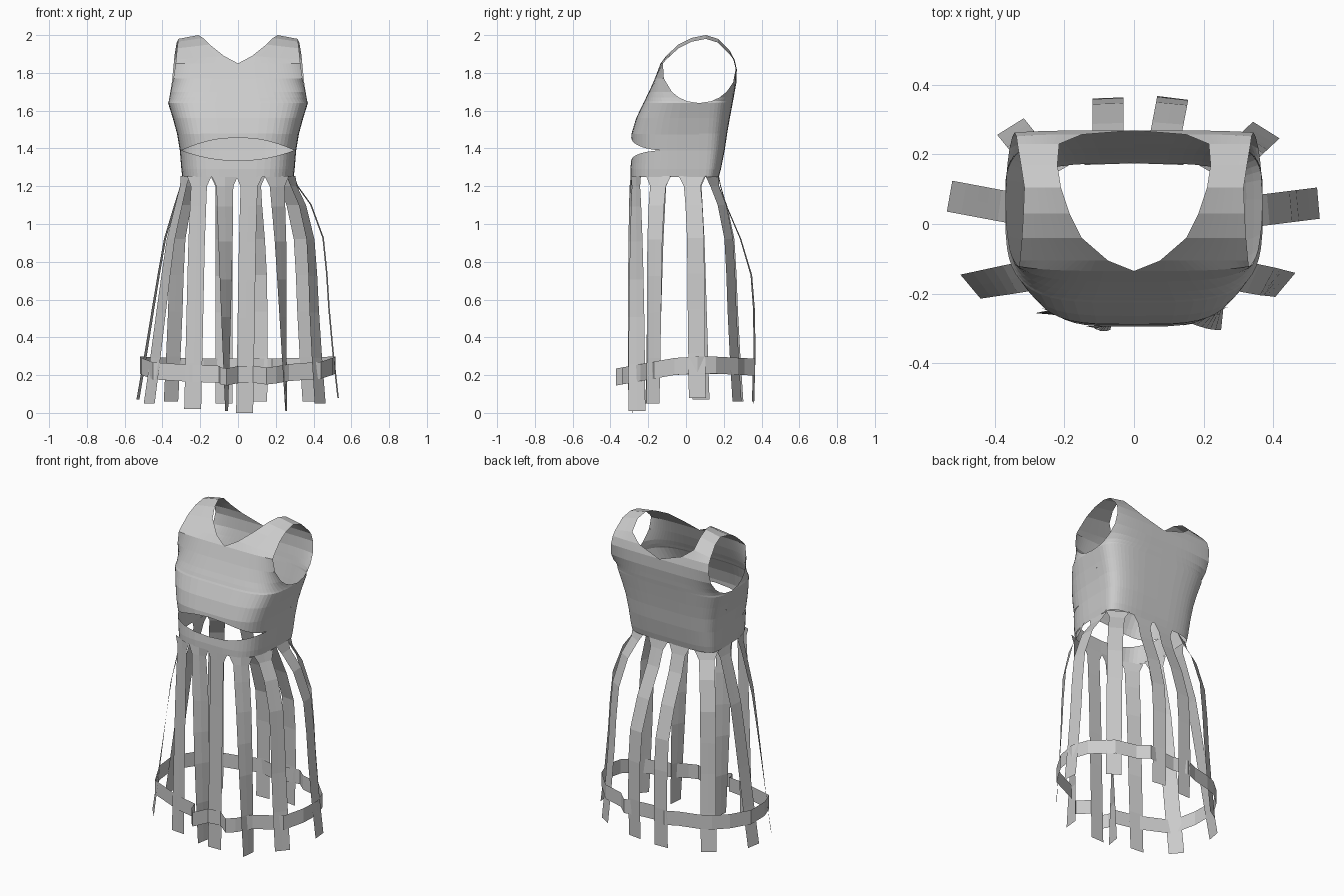
import bpy, bmesh, math
from mathutils import Vector

cube = bpy.data.objects.get("Cube")
if cube:
    bpy.data.objects.remove(cube)

cloth = bpy.data.materials.new("grey_cloth")
cloth.use_nodes = True
GREY = (0.6, 0.6, 0.6, 1)
cloth.diffuse_color = GREY
cloth.node_tree.nodes["Principled BSDF"].inputs["Base Color"].default_value = GREY


def finish(bm, name):
    bmesh.ops.remove_doubles(bm, verts=bm.verts, dist=0.0005)
    bmesh.ops.recalc_face_normals(bm, faces=bm.faces)
    mesh = bpy.data.meshes.new(name)
    bm.to_mesh(mesh)
    bm.free()
    mesh.materials.append(cloth)
    obj = bpy.data.objects.new(name, mesh)
    bpy.context.collection.objects.link(obj)
    return obj


def skin(bm, rows):
    """Join neighbouring rows of points with quads."""
    grid = [[bm.verts.new(p) for p in row] for row in rows]
    for a, b in zip(grid, grid[1:]):
        for i in range(len(a) - 1):
            bm.faces.new((a[i], a[i + 1], b[i + 1], b[i]))


# Bodice: half rows run from the centre line out to the side seam or armhole
COLS = 14
ARM_Y, ARM_Z, ARM_RY, ARM_RZ = 0.07, 1.82, 0.195, 0.18
SQUARE = 0.51


def row(z, y, x_in, x_out, lip=0.0):
    """Part of a rounded-box section, stopped where it meets the armhole."""
    if z > 1.88:  # flat shoulder strap
        step = (x_out - x_in) / COLS
        return [(x_in + step * i, y, z - 0.02 * i / COLS) for i in range(COLS + 1)]
    k = (z - ARM_Z) / ARM_RZ
    reach = ARM_RY * math.sqrt(max(0, 1 - k * k)) if z > ARM_Z - ARM_RZ else 0
    ratio = min(0.97, reach / abs(y - ARM_Y))
    t_max = math.acos(ratio ** (1 / SQUARE))
    pts = []
    for i in range(COLS + 1):
        t = t_max * i / COLS
        s = (math.sin(t) / math.sin(t_max)) ** SQUARE
        c = max(0, math.cos(t)) ** SQUARE
        x = x_in + (x_out - x_in) * s
        bend = lip * max(0, 1 - (x / 0.298) ** 2)
        pts.append((x, ARM_Y + (y - ARM_Y) * c, z + bend))
    return pts


bm = bmesh.new()
# waistband below the open slot
skin(bm, [row(1.25, -0.295, 0, 0.295), row(1.29, -0.295, 0, 0.3),
          row(1.39, -0.29, 0, 0.308, -0.055)])
# bust, neckline and front of the straps
front = [row(1.39, -0.29, 0, 0.308, 0.068), row(1.475, -0.288, 0, 0.322, 0.005)]
front += [row(*r) for r in (
    (1.56, -0.264, 0, 0.345), (1.64, -0.226, 0, 0.37), (1.65, -0.22, 0, 0.367),
    (1.67, -0.211, 0, 0.362),
    (1.7, -0.196, 0, 0.356), (1.77, -0.165, 0, 0.342), (1.85, -0.135, 0, 0.33),
    (1.89, -0.105, 0.075, 0.328), (1.95, -0.04, 0.15, 0.322),
    (1.985, 0.03, 0.185, 0.318), (2.0, 0.105, 0.21, 0.315))]
skin(bm, front)
# back
skin(bm, [row(*r) for r in (
    (2.0, 0.105, 0.21, 0.315), (1.98, 0.17, 0.22, 0.325), (1.92, 0.23, 0.215, 0.335),
    (1.87, 0.257, 0.15, 0.338), (1.82, 0.269, 0, 0.343), (1.75, 0.267, 0, 0.35),
    (1.7, 0.258, 0, 0.358), (1.67, 0.253, 0, 0.363), (1.65, 0.249, 0, 0.367),
    (1.64, 0.247, 0, 0.37),
    (1.56, 0.232, 0, 0.345), (1.48, 0.218, 0, 0.323), (1.39, 0.205, 0, 0.308),
    (1.29, 0.185, 0, 0.3), (1.25, 0.174, 0, 0.295))])
bodice = finish(bm, "bodice")
mirror = bodice.modifiers.new("mirror", "MIRROR")
mirror.merge_threshold = 0.0005

# Hanging strips: outward flare at fractions of the drop
DROP = (0, 0.045, 0.13, 0.28, 0.44, 0.6, 0.8, 1)
EVEN = (0, 0.05, 0.18, 0.4, 0.54, 0.67, 0.83, 1)
FULL = (0, 0.1, 0.4, 0.67, 0.75, 0.8, 0.89, 1)
BACK = (0, 0.06, 0.22, 0.64, 0.95, 1.03, 1.04, 1)


def strip(name, top, bottom, end_z, face_top, face_end, flare):
    """A ribbon whose outward facing turns from face_top to face_end (degrees)."""
    bm = bmesh.new()
    top, bottom = Vector(top), Vector(bottom)
    rows = []
    for f, g in zip(DROP, flare):
        p = top.lerp(bottom, g)
        z = 1.255 + (end_z - 1.255) * f
        a = math.radians(face_top + (face_end - face_top) * f ** 0.7)
        half = 0.07 if f == 0 else 0.045
        d = Vector((-math.sin(a), math.cos(a))) * half
        rows.append([(p.x + d.x * k, p.y + d.y * k, z) for k in (-1, 0, 1)])
    skin(bm, rows)
    finish(bm, name)


strip("front_strip_right", (-0.205, -0.265), (-0.24, -0.26), 0.02, -112, -95, EVEN)
strip("front_strip_inner_right", (-0.07, -0.293), (-0.06, -0.26), 0.01, -90, -10, EVEN)
strip("front_strip_inner_left", (0.06, -0.293), (0.035, -0.285), 0.0, -90, -88, EVEN)
strip("front_strip_left", (0.205, -0.265), (0.255, -0.26), 0.01, -68, -6, EVEN)
strip("front_side_strip_right", (-0.28, -0.145), (-0.47, -0.18), 0.05, -160, -140, EVEN)
strip("front_side_strip_left", (0.28, -0.145), (0.435, -0.175), 0.05, -20, -40, FULL)
strip("side_strip_right", (-0.29, 0.035), (-0.53, 0.08), 0.07, 175, 170, EVEN)
strip("side_strip_left", (0.29, 0.03), (0.53, 0.06), 0.08, 5, 5, FULL)
strip("back_side_strip_right", (-0.24, 0.138), (-0.355, 0.28), 0.06, 120, 122, FULL)
strip("back_side_strip_left", (0.24, 0.138), (0.38, 0.27), 0.06, 60, 58, FULL)
strip("back_strip_right", (-0.075, 0.172), (-0.075, 0.355), 0.05, 92, 92, BACK)
strip("back_strip_left", (0.075, 0.172), (0.11, 0.355), 0.06, 88, 82, BACK)

# Wavy hoop band tying the strips together near the hem
PATH = ((-0.06, -0.37), (-0.09, -0.34), (-0.1, -0.29), (-0.24, -0.265), (-0.45, -0.19),
        (-0.51, -0.06), (-0.52, 0.09), (-0.45, 0.2), (-0.37, 0.27), (-0.3, 0.3),
        (-0.18, 0.33), (-0.1, 0.365), (-0.01, 0.34), (0.06, 0.345), (0.18, 0.365),
        (0.24, 0.31), (0.37, 0.275), (0.48, 0.16), (0.515, 0.06), (0.5, -0.06),
        (0.44, -0.17), (0.27, -0.24), (0.2, -0.31), (0.15, -0.34), (0.08, -0.29),
        (0, -0.3))
bm = bmesh.new()
loop = PATH + PATH[:1]
rows = []
for k in (-0.045, 0.045):
    rows.append([(x, y, 0.253 + k + 0.18 * min(0, y + 0.02) - 0.05 * max(0, y - 0.15))
                 for x, y in loop])
skin(bm, rows)
finish(bm, "hoop_band")
